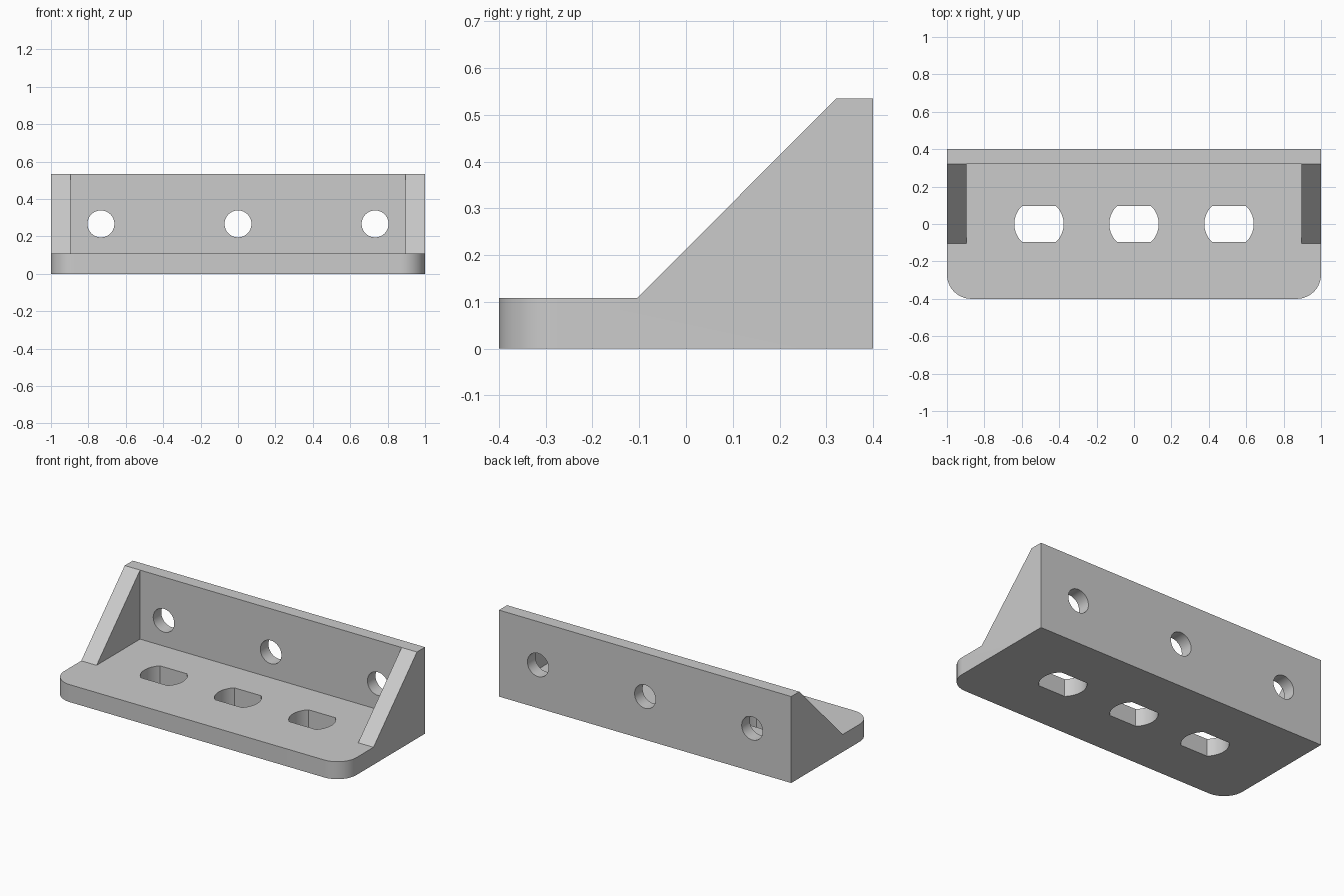
import bpy
import bmesh
import math

cube = bpy.data.objects.get("Cube")
if cube:
    bpy.data.objects.remove(cube, do_unlink=True)

# Main sizes
LENGTH, DEPTH, HEIGHT = 2.0, 0.8, 0.535
BASE_TOP = 0.108
WALL_FRONT = 0.321
SLOPE_START = -0.104
GUSSET_INNER = 0.895
CORNER_RADIUS = 0.13

grey = bpy.data.materials.new("light_grey")
grey.use_nodes = True
grey.diffuse_color = (0.6, 0.6, 0.6, 1)
grey.node_tree.nodes["Principled BSDF"].inputs["Base Color"].default_value = (0.6, 0.6, 0.6, 1)


def prism(name, outline, start, end, place, round_corner=None):
    """Extrude a 2D outline from start to end; place maps (u, v, w) to xyz."""
    bm = bmesh.new()
    face = bm.faces.new([bm.verts.new(place(u, v, start)) for u, v in outline])
    top = bmesh.ops.extrude_face_region(bm, geom=[face])["geom"]
    shift = [b - a for a, b in zip(place(0, 0, start), place(0, 0, end))]
    bmesh.ops.translate(bm, vec=shift, verts=[g for g in top if isinstance(g, bmesh.types.BMVert)])
    bmesh.ops.recalc_face_normals(bm, faces=bm.faces)
    if round_corner:
        edges = [e for e in bm.edges if round_corner(e)]
        bmesh.ops.bevel(bm, geom=edges, offset=CORNER_RADIUS, segments=16,
                        profile=0.5, affect="EDGES")
    mesh = bpy.data.meshes.new(name)
    bm.to_mesh(mesh)
    bm.free()
    mesh.materials.append(grey)
    obj = bpy.data.objects.new(name, mesh)
    bpy.context.collection.objects.link(obj)
    return obj


def circle(cu, cv, radius, count=64):
    angles = [2 * math.pi * (i + 0.5) / count for i in range(count)]
    return [(cu + radius * math.cos(a), cv + radius * math.sin(a)) for a in angles]


def flat_slot(cx, radius, half_width):
    """Round opening with its front and back trimmed straight."""
    limit = math.asin(half_width / radius)
    steps = [limit * (i / 10 - 1) for i in range(21)]
    right = [(cx + radius * math.cos(a), radius * math.sin(a)) for a in steps]
    left = [(2 * cx - x, -y) for x, y in right]
    return right + left


def along_x(u, v, w):
    return (w, u, v)


def along_y(u, v, w):
    return (u, w, v)


def along_z(u, v, w):
    return (u, v, w)


def front_vertical(edge):
    a, b = edge.verts
    return a.co.y < -0.39 and b.co.y < -0.39 and abs(a.co.z - b.co.z) > 0.05


# Bracket body from its side profile, front corners rounded
half = DEPTH / 2
profile = [(-half, 0), (half, 0), (half, HEIGHT), (WALL_FRONT, HEIGHT),
           (SLOPE_START, BASE_TOP), (-half, BASE_TOP)]
bracket = prism("angle_bracket", profile, -LENGTH / 2, LENGTH / 2, along_x, front_vertical)

# Bay between the two end gussets
bay = [(SLOPE_START, BASE_TOP), (WALL_FRONT, BASE_TOP), (WALL_FRONT, 0.7), (SLOPE_START, 0.7)]
cutters = [prism("bay_cutter", bay, -GUSSET_INNER, GUSSET_INNER, along_x)]

# Slots in the base and round holes in the back wall
for side in (-1, 0, 1):
    cutters.append(prism("slot_cutter", flat_slot(side * 0.508, 0.132, 0.095), -0.1, 0.2, along_z))
    cutters.append(prism("hole_cutter", circle(side * 0.733, 0.267, 0.072), 0.25, 0.5, along_y))

bpy.ops.object.select_all(action="DESELECT")
bracket.select_set(True)
bpy.context.view_layer.objects.active = bracket
for cutter in cutters:
    cutter.hide_render = True
    cut = bracket.modifiers.new("cut", "BOOLEAN")
    cut.operation = "DIFFERENCE"
    cut.solver = "EXACT"
    cut.object = cutter
    bpy.ops.object.modifier_apply(modifier=cut.name)
    bpy.data.objects.remove(cutter, do_unlink=True)

bpy.ops.object.shade_smooth_by_angle(angle=math.radians(25))
